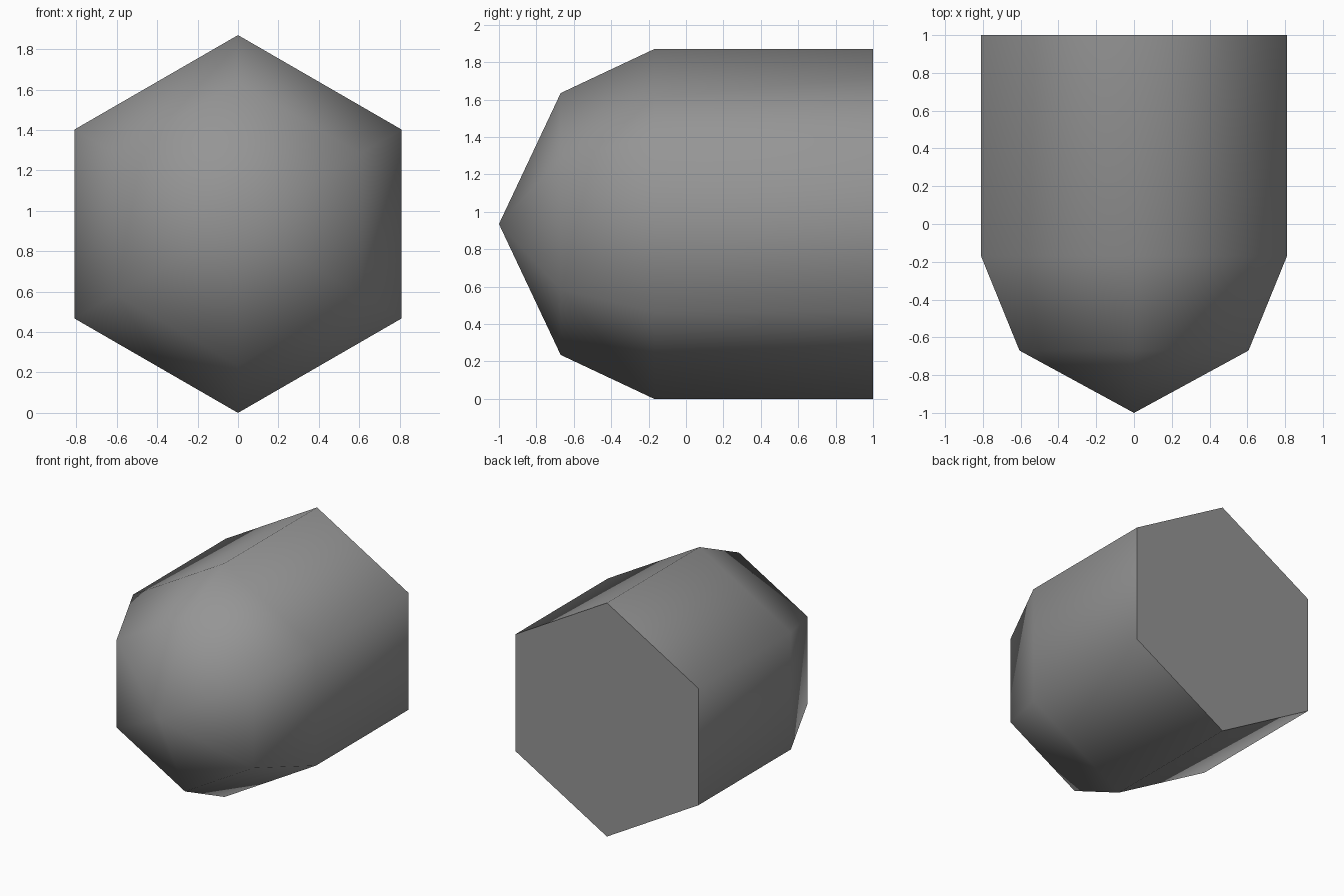
import bpy
import bmesh
from math import pi, sin, cos, radians

default_cube = bpy.data.objects.get("Cube")
if default_cube:
    bpy.data.objects.remove(default_cube, do_unlink=True)

SIDES = 6
RADIUS = 0.935
# (y, radius) from the flat back to the last ring before the tip
PROFILE = [(1.0, RADIUS), (-0.17, RADIUS), (-0.67, 0.70)]


def make_material(name, colour):
    mat = bpy.data.materials.new(name)
    mat.use_nodes = True
    mat.diffuse_color = colour
    mat.node_tree.nodes["Principled BSDF"].inputs["Base Color"].default_value = colour
    return mat


def hex_ring(bm, y, radius):
    angles = [2 * pi * i / SIDES for i in range(SIDES)]
    return [bm.verts.new((radius * sin(a), y, RADIUS + radius * cos(a))) for a in angles]


# Hexagonal bullet body: back cap, straight sides, tapered nose
bm = bmesh.new()
rings = [hex_ring(bm, y, r) for y, r in PROFILE]
tip = bm.verts.new((0, -1, RADIUS))
bm.faces.new(rings[0])
for i in range(SIDES):
    j = (i + 1) % SIDES
    for back, front in zip(rings, rings[1:]):
        bm.faces.new((back[i], back[j], front[j], front[i]))
    bm.faces.new((rings[-1][i], rings[-1][j], tip))
bmesh.ops.recalc_face_normals(bm, faces=bm.faces)

mesh = bpy.data.meshes.new("bullet_body")
bm.to_mesh(mesh)
bm.free()
body = bpy.data.objects.new("bullet_body", mesh)
bpy.context.collection.objects.link(body)
mesh.materials.append(make_material("mid_grey", (0.3, 0.3, 0.3, 1)))

# Smooth body, crisp edge around the back cap
bpy.ops.object.select_all(action="DESELECT")
body.select_set(True)
bpy.context.view_layer.objects.active = body
bpy.ops.object.shade_smooth_by_angle(angle=radians(75))
